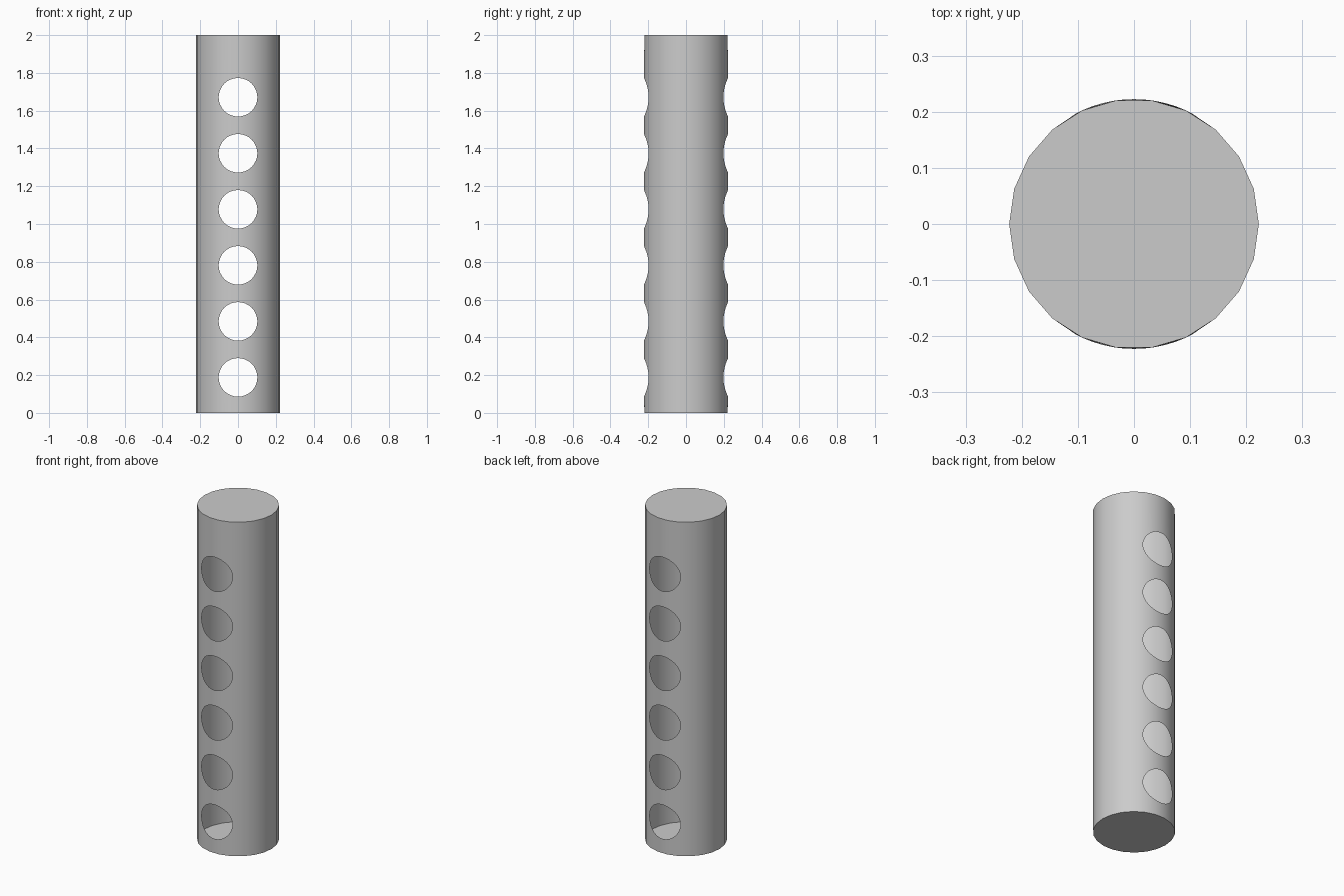
import bpy, bmesh, math
from mathutils import Matrix, Vector

if "Cube" in bpy.data.objects:
    bpy.data.objects.remove(bpy.data.objects["Cube"])

RADIUS, HEIGHT, SIDES = 0.2225, 2.0, 22
HOLE_R, HOLE_SIDES = 0.102, 32
HOLE_Z = [0.188 + 0.2966 * i for i in range(6)]


def add_object(name, bm):
    mesh = bpy.data.meshes.new(name)
    bm.to_mesh(mesh)
    bm.free()
    obj = bpy.data.objects.new(name, mesh)
    bpy.context.collection.objects.link(obj)
    return obj


def add_cylinder(bm, radius, depth, sides, matrix):
    bmesh.ops.create_cone(bm, cap_ends=True, segments=sides, radius1=radius,
                          radius2=radius, depth=depth, matrix=matrix)


# Capped tube, with a corner on the x axis
bm = bmesh.new()
add_cylinder(bm, RADIUS, HEIGHT, SIDES,
             Matrix.Translation((0, 0, HEIGHT / 2)) @ Matrix.Rotation(math.pi / 2, 4, 'Z'))
tube = add_object("perforated_tube", bm)

# Row of hole cutters running front to back
bm = bmesh.new()
for z in HOLE_Z:
    add_cylinder(bm, HOLE_R, 1.0, HOLE_SIDES,
                 Matrix.Translation((0, 0, z)) @ Matrix.Rotation(math.pi / 2, 4, 'X'))
cutter = add_object("hole_cutter", bm)
cutter.hide_render = True

cut = tube.modifiers.new("holes", 'BOOLEAN')
cut.operation, cut.solver, cut.object = 'DIFFERENCE', 'EXACT', cutter
depsgraph = bpy.context.evaluated_depsgraph_get()
bm = bmesh.new()
bm.from_mesh(tube.evaluated_get(depsgraph).to_mesh())
tube.modifiers.clear()
bpy.data.objects.remove(cutter)

# Remove the tunnel walls so the tube is a hollow thin shell
tunnel = [f for f in bm.faces
          if abs(f.normal.z) < 0.999 or 0.01 < f.calc_center_median().z < HEIGHT - 0.01]
tunnel = [f for f in tunnel if abs(f.calc_center_median().y) < 0.1
          and abs(f.calc_center_median().x) < HOLE_R + 0.005]
bmesh.ops.delete(bm, geom=tunnel, context='FACES')

# Hole rims lie on the true round surface
for v in bm.verts:
    scale = RADIUS / math.hypot(v.co.x, v.co.y)
    if 0.01 < v.co.z < HEIGHT - 0.01:
        v.co.x *= scale
        v.co.y *= scale
walls = [f for f in bm.faces if abs(f.normal.z) < 0.5]
bmesh.ops.triangulate(bm, faces=walls)
for f in bm.faces:
    f.smooth = True
bm.to_mesh(tube.data)
bm.free()

# Round shading on the wall, flat shading on the two ends
mesh = tube.data
normals = [None] * len(mesh.loops)
for p in mesh.polygons:
    for li in p.loop_indices:
        co = mesh.vertices[mesh.loops[li].vertex_index].co
        flat = abs(p.normal.z) > 0.5
        normals[li] = p.normal.copy() if flat else Vector((co.x, co.y, 0)).normalized()
mesh.normals_split_custom_set(normals)
